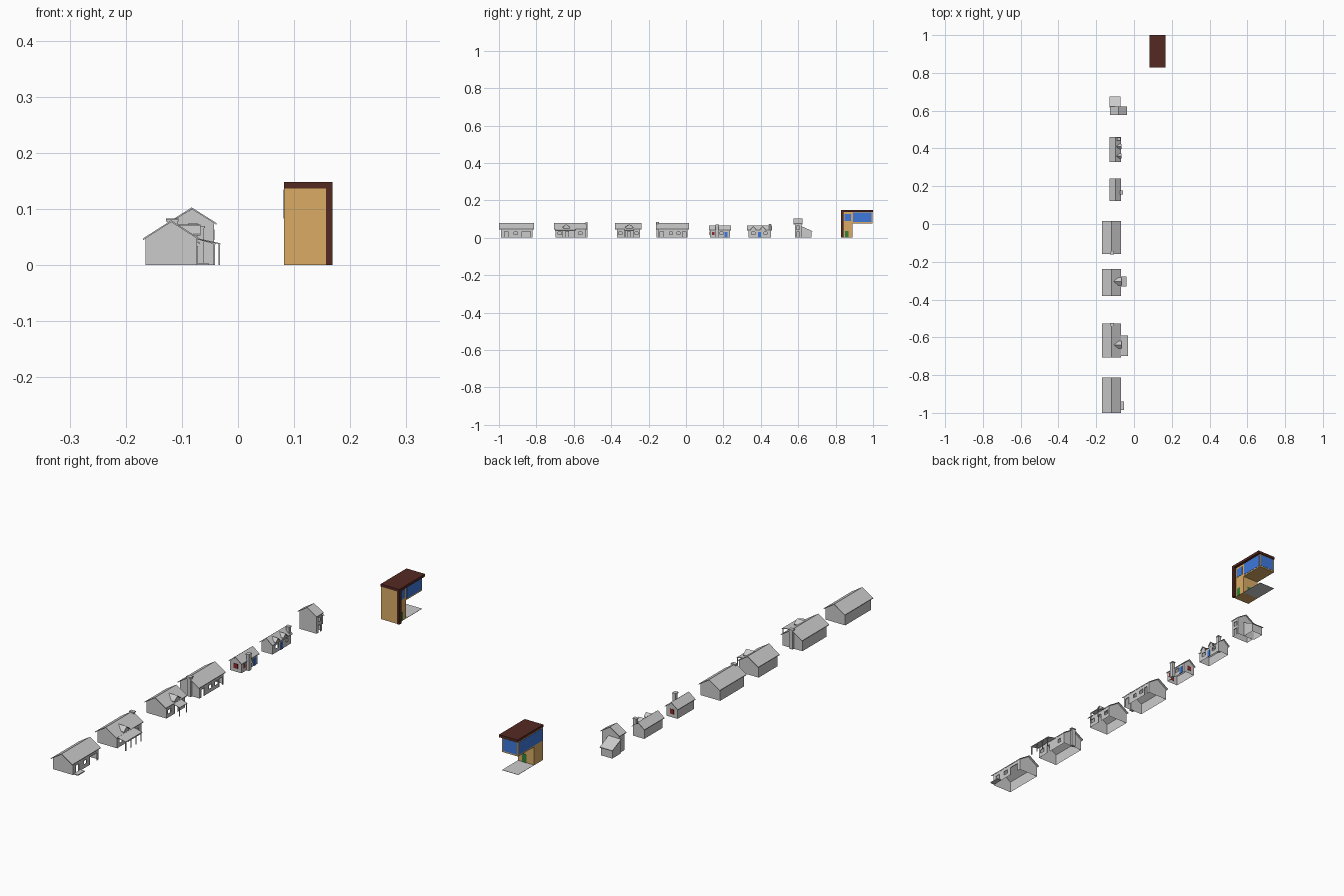
import bpy

if "Cube" in bpy.data.objects:
    bpy.data.objects.remove(bpy.data.objects["Cube"])


def material(name, rgb):
    m = bpy.data.materials.new(name)
    m.diffuse_color = (*rgb, 1)
    m.use_nodes = True
    m.node_tree.nodes["Principled BSDF"].inputs["Base Color"].default_value = m.diffuse_color
    return m


TAN = material("tan", (0.70, 0.41, 0.13))
BROWN = material("dark_brown", (0.09, 0.022, 0.016))
BLUE = material("blue", (0.05, 0.19, 0.72))
GREEN = material("green", (0.03, 0.22, 0.04))
RED = material("red", (0.28, 0.02, 0.02))


def mesh(name, verts, faces, mat=None):
    me = bpy.data.meshes.new(name)
    me.from_pydata(verts, [], faces)
    ob = bpy.data.objects.new(name, me)
    bpy.context.collection.objects.link(ob)
    if mat:
        me.materials.append(mat)
    return ob


def prism(name, pts, a, b, axis='y', mat=None):
    """Extrude a closed profile: (x, z) along y, or (y, z) along x."""
    n = len(pts)
    place = (lambda p, t: (p[0], t, p[1])) if axis == 'y' else (lambda p, t: (t, p[0], p[1]))
    verts = [place(p, a) for p in pts] + [place(p, b) for p in pts]
    faces = [list(range(n))[::-1], list(range(n, 2 * n))]
    faces += [[i, (i + 1) % n, n + (i + 1) % n, n + i] for i in range(n)]
    if axis == 'x':
        faces = [f[::-1] for f in faces][::1]
        faces = [f[::-1] for f in faces]
    else:
        faces = [f[::-1] for f in faces]
    return mesh(name, verts, faces, mat)


def box(name, x0, x1, y0, y1, z0, z1, mat=None):
    return prism(name, [(x0, z0), (x1, z0), (x1, z1), (x0, z1)], y0, y1, 'y', mat)


def gable_roof(name, x0, x1, y0, y1, eave, ridge, t=0.003):
    c = (x0 + x1) / 2
    prism(name, [(x0, eave), (c, ridge), (x1, eave), (x1, eave - t), (c, ridge - t), (x0, eave - t)], y0, y1)


def shell(name, x0, x1, y0, y1, eave, ridge, holes=()):
    """Hollow walls without a floor; holes (y0, y1, z0, z1) pierce the +x wall."""
    c = (x0 + x1) / 2
    v, f = [], []

    def face(*pts):
        f.append(list(range(len(v), len(v) + len(pts))))
        v.extend(pts)
    for y in (y0, y1):
        face((x0, y, 0), (x1, y, 0), (x1, y, eave), (c, y, ridge), (x0, y, eave))
    face((x0, y0, 0), (x0, y0, eave), (x0, y1, eave), (x0, y1, 0))
    ys = sorted({y0, y1, *[h[0] for h in holes], *[h[1] for h in holes]})
    zs = sorted({0, eave, *[h[2] for h in holes], *[h[3] for h in holes]})
    for a, b in zip(ys, ys[1:]):
        for lo, hi in zip(zs, zs[1:]):
            my, mz = (a + b) / 2, (lo + hi) / 2
            if not any(h[0] < my < h[1] and h[2] < mz < h[3] for h in holes):
                face((x1, a, lo), (x1, b, lo), (x1, b, hi), (x1, a, hi))
    mesh(name, v, f)
    # frames around the openings
    w = 0.0015
    for a, b, lo, hi in holes:
        box(name + "_lintel", x1 - w, x1 + w, a - w, b + w, hi, hi + w)
        for y in (a - w, b):
            box(name + "_jamb", x1 - w, x1 + w, y, y + w, lo, hi)


def door(y, w=0.018):
    return (y - w / 2, y + w / 2, 0, 0.033)


def window(y, w=0.018):
    return (y - w / 2, y + w / 2, 0.017, 0.032)


def dormer(name, y, hw, x0, x1, eave, ridge):
    """Small gable whose ridge runs along x into the main roof."""
    t = 0.003
    prism(name + "_roof", [(y - hw, eave), (y, ridge), (y + hw, eave), (y + hw, eave - t),
                           (y, ridge - t), (y - hw, eave - t)], x0, x1, 'x')
    i = hw * 0.8
    mesh(name + "_gable", [(x1 - 0.004, y - i, eave - 0.012), (x1 - 0.004, y + i, eave - 0.012),
                           (x1 - 0.004, y + i, eave), (x1 - 0.004, y, ridge - t),
                           (x1 - 0.004, y - i, eave)], [[0, 1, 2, 3, 4]])


def porch(name, y0, y1, x1, posts, z0=0.049, z1=0.039):
    prism(name + "_roof", [(-0.076, z0), (x1, z1), (x1, z1 - 0.002), (-0.076, z0 - 0.002)], y0, y1)
    for i in range(posts):
        y = y0 + 0.004 + (y1 - y0 - 0.008) * i / (posts - 1)
        box(name + "_post", x1 - 0.004, x1 - 0.001, y - 0.0015, y + 0.0015, 0, z1 - 0.001)


def chimney(name, x, y, w, d, z0, top):
    box(name, x - w, x + w, y - d, y + d, z0, top)
    box(name + "_cap", x - w - .002, x + w + .002, y - d - .002, y + d + .002, top - 0.004, top)


def barn_house(name, y0, y1, holes):
    shell(name + "_walls", -0.165, -0.073, y0 + 0.01, y1 - 0.008, 0.048, 0.077, holes)
    gable_roof(name + "_roof", -0.169, -0.069, y0, y1, 0.048, 0.080)


# Four large houses
barn_house("house_one", -1.0, -0.812, [door(-0.962), window(-0.91), door(-0.855, 0.045)])
box("house_one_step", -0.073, -0.053, -0.985, -0.94, 0, 0.004)

barn_house("house_two", -0.707, -0.528, [window(-0.675), door(-0.635), window(-0.565)])
porch("house_two_porch", -0.70, -0.59, -0.031, 4)
dormer("house_two_dormer", -0.64, 0.02, -0.113, -0.067, 0.056, 0.072)
chimney("house_two_chimney", -0.117, -0.533, 0.009, 0.006, 0, 0.082)

barn_house("house_three", -0.38, -0.238, [window(-0.352), door(-0.305), window(-0.265)])
porch("house_three_porch", -0.33, -0.278, -0.04, 2)
dormer("house_three_dormer", -0.304, 0.022, -0.113, -0.067, 0.056, 0.073)

barn_house("house_four", -0.16, 0.017, [door(-0.13), window(-0.08), window(-0.04), door(-0.01)])
chimney("house_four_chimney", -0.117, -0.153, 0.009, 0.006, 0, 0.083)

# Small cottage with red and blue joinery
shell("cottage_walls", -0.125, -0.073, 0.127, 0.235, 0.04, 0.061, [window(0.19), window(0.145, 0.014)])
gable_roof("cottage_roof", -0.129, -0.069, 0.122, 0.24, 0.041, 0.065)
chimney("cottage_chimney", -0.067, 0.167, 0.006, 0.008, 0, 0.07)
box("cottage_window_pane", -0.074, -0.072, 0.138, 0.152, 0.016, 0.033, RED)
box("cottage_blue_door", -0.074, -0.071, 0.206, 0.223, 0, 0.03, BLUE)
for y in (0.127, 0.235):
    box("cottage_gable_window", -0.108, -0.09, y - 0.001, y + 0.001, 0.014, 0.034, RED)

# Longer cottage with dormers
shell("long_cottage_walls", -0.125, -0.073, 0.333, 0.455, 0.04, 0.061, [window(0.36), window(0.425)])
gable_roof("long_cottage_roof", -0.129, -0.069, 0.327, 0.46, 0.041, 0.065)
for y in (0.36, 0.41):
    dormer("long_cottage_dormer", y, 0.014, -0.1, -0.066, 0.047, 0.061)
chimney("long_cottage_chimney", -0.08, 0.449, 0.007, 0.006, 0, 0.074)
box("long_cottage_blue_door", -0.074, -0.071, 0.386, 0.4, 0, 0.03, BLUE)

# Tower house with a sloping rear wing
shell("tower_walls", -0.121, -0.043, 0.582, 0.617, 0.076, 0.1, [(0.592, 0.607, 0.045, 0.062), (0.592, 0.607, 0, 0.03)])
gable_roof("tower_roof", -0.127, -0.038, 0.576, 0.622, 0.075, 0.103)
slope = [(0.617, 0.062), (0.675, 0.036)]
for x in (-0.127, -0.075):
    mesh("wing_side_wall", [(x, 0.617, 0), (x, 0.67, 0), (x, 0.67, 0.038), (x, 0.617, 0.06)], [[0, 1, 2, 3]])
mesh("wing_back_wall", [(-0.127, 0.67, 0), (-0.075, 0.67, 0), (-0.075, 0.67, 0.038), (-0.127, 0.67, 0.038)], [[0, 1, 2, 3]])
prism("wing_roof", slope + [(y, z - 0.003) for y, z in slope[::-1]], -0.131, -0.072, 'x')

# Modern house: base column, cantilevered upper storey, brown roof and fin
X0, X1, Y0, YM, Y1 = 0.082, 0.157, 0.831, 0.89, 0.996
box("modern_column", X0, X1, Y0, YM, 0, 0.138, TAN)
box("modern_upper_floor", X0, X1, YM, Y1, 0.077, 0.138, TAN)
box("modern_roof", X0, 0.168, Y0 - 0.002, 1.0, 0.137, 0.148, BROWN)
box("modern_fin", X1, 0.168, Y0 - 0.002, Y0 + 0.012, 0, 0.14, BROWN)
e = 0.001
box("side_glass", X1 - e, X1 + e, YM + 0.004, Y1 - 0.005, 0.083, 0.135, BLUE)
box("small_window", X1 - e, X1 + e, 0.848, 0.882, 0.09, 0.128, BLUE)
box("left_glass", X0 - e, X0 + e, Y0 + 0.006, Y1 - 0.005, 0.083, 0.135, BLUE)
box("back_glass", X0 + 0.005, X1 - 0.005, Y1 - e, Y1 + e, 0.083, 0.135, BLUE)
box("side_door", X1 - e, X1 + e, 0.85, 0.868, 0, 0.036, GREEN)
box("back_door", 0.117, 0.137, YM - e, YM + e, 0, 0.036, GREEN)
box("patio", X0, X1, YM, Y1, 0, 0.001)
